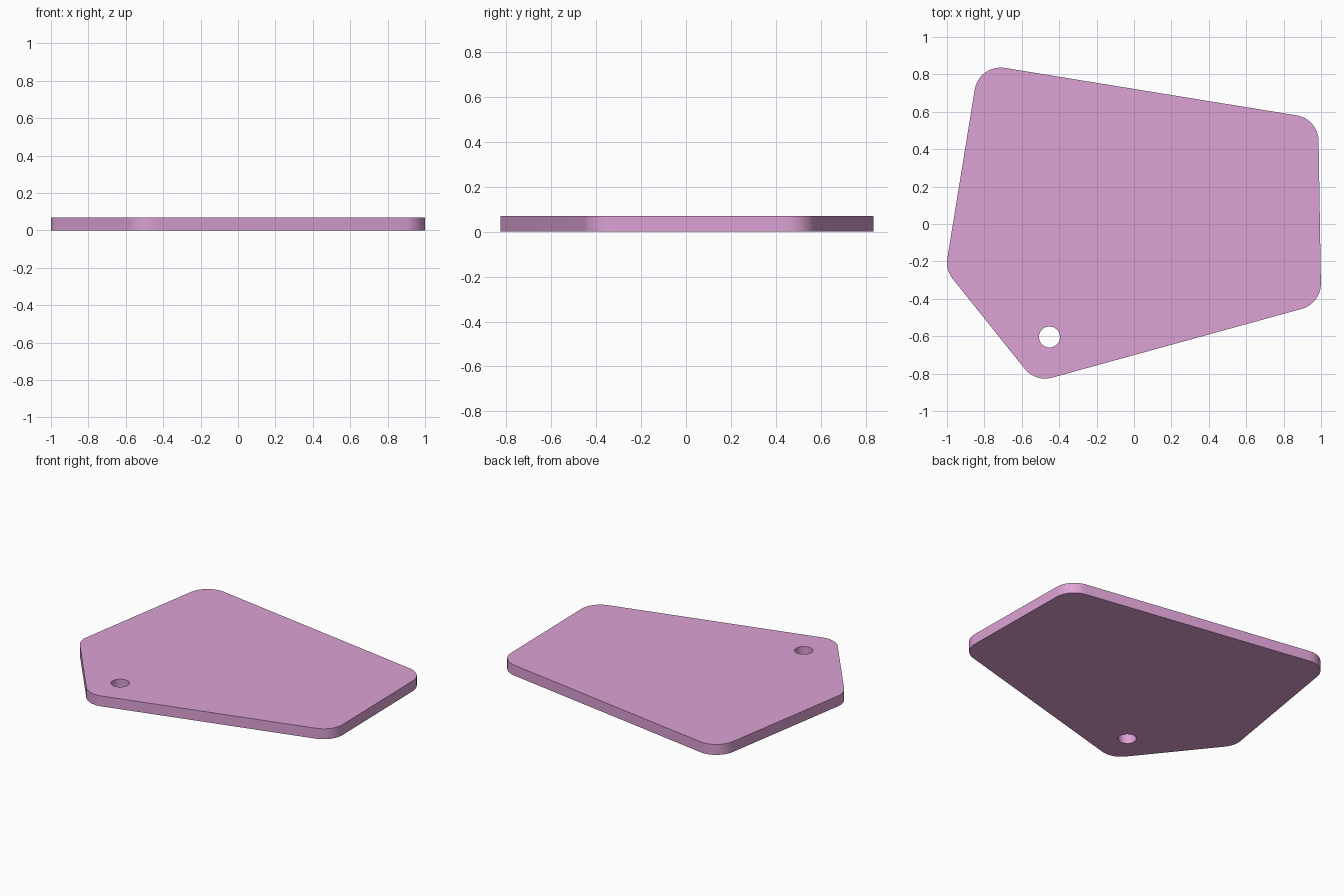
import bpy, bmesh, math
from mathutils import Vector

if "Cube" in bpy.data.objects:
    bpy.data.objects.remove(bpy.data.objects["Cube"])

THICK = 0.07
RADIUS = 0.14
CORNERS = [(-0.829, 0.857), (0.985, 0.562), (1.001, -0.425), (-0.527, -0.846), (-1.008, -0.245)]


def rounded(corners, r, steps=14):
    """Polygon outline with every corner replaced by a tangent arc."""
    pts = []
    n = len(corners)
    for i in range(n):
        p = Vector(corners[i])
        a = (Vector(corners[i - 1]) - p).normalized()
        b = (Vector(corners[(i + 1) % n]) - p).normalized()
        half = a.angle(b) / 2
        centre = p + (a + b).normalized() * (r / math.sin(half))
        start = p + a * (r / math.tan(half)) - centre
        end = p + b * (r / math.tan(half)) - centre
        a0 = math.atan2(start.y, start.x)
        turn = math.atan2(start.x * end.y - start.y * end.x, start.dot(end))
        for k in range(steps + 1):
            t = a0 + turn * k / steps
            pts.append((centre.x + r * math.cos(t), centre.y + r * math.sin(t)))
    return pts


def circle(x, y, r, n=48):
    return [(x + r * math.cos(2 * math.pi * k / n), y + r * math.sin(2 * math.pi * k / n)) for k in range(n)]


# Plate: filled flat curve with a round hole, extruded
curve = bpy.data.curves.new("plate", 'CURVE')
curve.dimensions = '2D'
curve.fill_mode = 'BOTH'
curve.extrude = THICK / 2
for loop in (rounded(CORNERS, RADIUS), circle(-0.452, -0.604, 0.056)):
    s = curve.splines.new('POLY')
    s.points.add(len(loop) - 1)
    for pt, (x, y) in zip(s.points, loop):
        pt.co = (x, y, THICK / 2, 1)
    s.use_cyclic_u = True
plate = bpy.data.objects.new("plate", curve)
plate.location.z = THICK / 2
bpy.context.collection.objects.link(plate)
bpy.context.view_layer.objects.active = plate
plate.select_set(True)
bpy.ops.object.convert(target='MESH')
plate = bpy.context.object

# Weld caps to walls and stand the plate on z = 0
bm = bmesh.new()
bm.from_mesh(plate.data)
bmesh.ops.remove_doubles(bm, verts=bm.verts, dist=1e-4)
bmesh.ops.recalc_face_normals(bm, faces=bm.faces)
low = min(v.co.z for v in bm.verts)
for v in bm.verts:
    v.co.z -= low
bm.to_mesh(plate.data)
bm.free()
plate.location.z = 0
bpy.ops.object.shade_smooth_by_angle(angle=math.radians(30))

# Pink finish
mat = bpy.data.materials.new("pink")
mat.diffuse_color = (0.72, 0.36, 0.66, 1)
mat.use_nodes = True
mat.node_tree.nodes["Principled BSDF"].inputs["Base Color"].default_value = mat.diffuse_color
plate.data.materials.clear()
plate.data.materials.append(mat)
